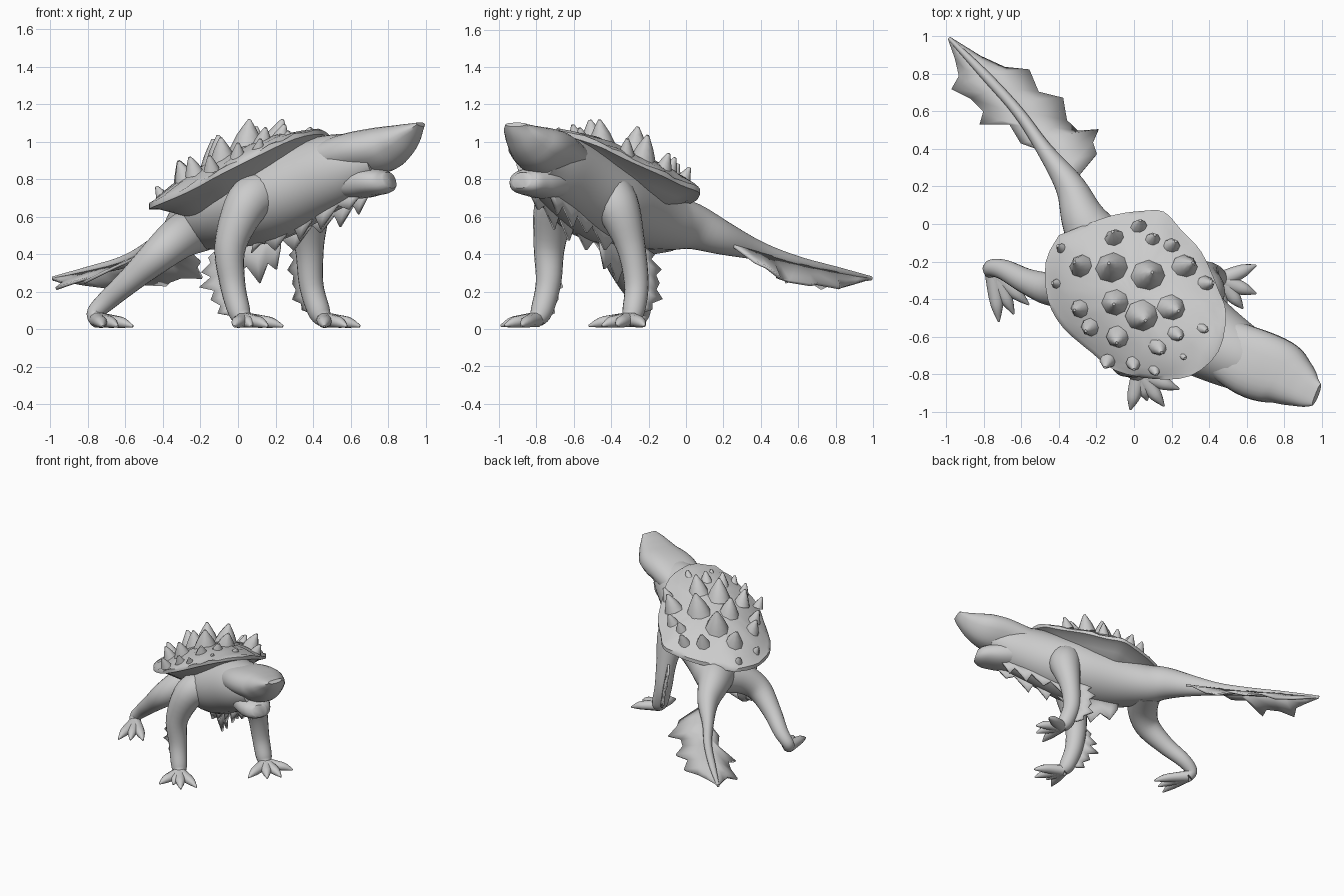
import bpy, bmesh, math, random
from mathutils import Vector as V

if "Cube" in bpy.data.objects:
    bpy.data.objects.remove(bpy.data.objects["Cube"])
random.seed(4)


def finish(name, bm, thick=0, angle=50):
    bmesh.ops.recalc_face_normals(bm, faces=bm.faces)
    me = bpy.data.meshes.new(name)
    bm.to_mesh(me)
    bm.free()
    ob = bpy.data.objects.new(name, me)
    bpy.context.collection.objects.link(ob)
    if thick:
        m = ob.modifiers.new("thick", 'SOLIDIFY')
        m.thickness, m.offset = thick, 0
    bpy.ops.object.select_all(action='DESELECT')
    ob.select_set(True)
    bpy.context.view_layer.objects.active = ob
    bpy.ops.object.shade_smooth_by_angle(angle=math.radians(angle))
    return ob


def spline(keys, steps):
    """Catmull-Rom through tuples of any length."""
    k = [keys[0]] + list(keys) + [keys[-1]]
    out = []
    for i in range(1, len(k) - 2):
        for j in range(steps):
            t = j / steps
            out.append([0.5 * (2*b + (c-a)*t + (2*a-5*b+4*c-d)*t*t + (3*b-a-3*c+d)*t**3)
                        for a, b, c, d in zip(k[i-1], k[i], k[i+1], k[i+2])])
    return out + [list(keys[-1])]


def add_tube(bm, keys, steps=4, sides=20, power=1.0, taper=0, ref=(0.03, -0.02, 1)):
    """Loft through (x, y, z, half width, half height); power < 1 squares the
    section and taper narrows its lower half."""
    pts = spline(keys, steps)
    rings = []
    for i, p in enumerate(pts):
        t = (V(pts[min(i+1, len(pts)-1)][:3]) - V(pts[max(i-1, 0)][:3])).normalized()
        side = t.cross(V(ref)).normalized()
        up = side.cross(t)
        ring = []
        for j in range(sides):
            a = 2 * math.pi * j / sides
            c, s = math.cos(a), math.sin(a)
            c, s = math.copysign(abs(c)**power, c), math.copysign(abs(s)**power, s)
            c *= 1 + taper * min(s, 0)
            ring.append(bm.verts.new(V(p[:3]) + side*c*p[3] + up*s*p[4]))
        rings.append(ring)
    for a, b in zip(rings, rings[1:]):
        for j in range(sides):
            bm.faces.new((a[j], a[(j+1) % sides], b[(j+1) % sides], b[j]))
    bm.faces.new(rings[0][::-1])
    bm.faces.new(rings[-1])


def tube(name, keys, **kw):
    bm = bmesh.new()
    add_tube(bm, keys, **kw)
    return finish(name, bm)


def ribbon(name, roots, edges, thick=0.014):
    """Ragged skin flap between a root line and an edge line."""
    bm = bmesh.new()
    rows = []
    for a, b in zip(roots, edges):
        a, b = V(a), V(b)
        rows.append([bm.verts.new(a.lerp(b, f)) for f in (0, 0.5, 1)])
    for a, b in zip(rows, rows[1:]):
        for j in range(2):
            bm.faces.new((a[j], b[j], b[j+1], a[j+1]))
    return finish(name, bm, thick)


def frill(name, keys, direction, n, long, short):
    """Row of points hanging from a path."""
    pts = spline(keys, n)
    d = V(direction).normalized()
    edges = []
    for i, p in enumerate(pts):
        fade = math.sin(math.pi * (i + 0.6) / (len(pts) + 0.2)) ** 0.5
        length = (long * random.uniform(0.7, 1.15) if i % 2 else short) * fade
        edges.append(V(p) + d * length + V((0, 0, -0.25 * length)))
    return ribbon(name, pts, edges)


# Body and tail in one loft
spine = [(-.34, .20, .485, .08, .09), (-.48, .40, .415, .042, .05), (-.62, .60, .355, .03, .033),
         (-.80, .80, .31, .025, .024), (-.985, .99, .27, .01, .012)]
tube("body_and_tail", [(.74, -.80, .90, .12, .10), (.60, -.73, .87, .17, .175), (.42, -.63, .81, .21, .21),
                       (.17, -.47, .70, .265, .23), (-.04, -.29, .63, .235, .20),
                       (-.19, -.10, .57, .165, .15), (-.27, .03, .55, .12, .125)] + spine, steps=5, sides=28)

# Head: flat-topped upper jaw narrowing downwards, and a lower jaw
tube("upper_jaw", [(.42, -.63, .87, .15, .11), (.62, -.735, .93, .185, .12), (.77, -.79, .957, .175, .122),
                   (.86, -.845, 1.00, .138, .095), (.93, -.89, 1.052, .095, .052), (.975, -.91, 1.092, .06, .014)],
     steps=5, sides=28, power=0.75, taper=.4)
tube("lower_jaw", [(.50, -.67, .81, .14, .11), (.64, -.755, .785, .135, .09), (.72, -.82, .785, .125, .075),
                   (.78, -.86, .785, .10, .062), (.81, -.88, .795, .055, .045)], steps=4, power=0.85)


# Shell: domed tilted plate with a wavy outline and a sloping underside
CX, CY = 0.0, -0.38
outline = [(-.40, -.06), (-.25, .0), (-.10, .05), (.05, .07), (.16, .065), (.25, -.03), (.36, -.15), (.45, -.35),
           (.49, -.48), (.45, -.68), (.30, -.81), (.10, -.825), (-.10, -.78), (-.22, -.69), (-.38, -.55),
           (-.46, -.40), (-.47, -.20)]
rim = spline(outline + [outline[0]], 3)[:-1]


def shell_z(x, y, r):
    s, t = (x - CX - y + CY) * .707, (x - CX + y - CY) * .707
    return .785 + .36*s + .28*s*s + .08*t + .16 * (1 - r**2.2)


bm = bmesh.new()
mid = bm.verts.new((CX, CY, shell_z(CX, CY, 0)))
prev = None
for r, drop in ((.15, 0), (.3, 0), (.45, 0), (.6, 0), (.75, 0), (.87, 0), (.95, 0), (1, 0),
                (1, .025), (.9, .03), (.75, .06), (.5, .12)):
    ring = []
    for x, y in rim:
        x, y = CX + (x - CX) * r, CY + (y - CY) * r
        z = shell_z(x, y, 1) - drop if drop else shell_z(x, y, r) + random.uniform(-.008, .008) * r
        ring.append(bm.verts.new((x, y, z)))
    for j in range(len(ring)):
        k = (j + 1) % len(ring)
        if prev:
            bm.faces.new((prev[j], prev[k], ring[k], ring[j]))
        else:
            bm.faces.new((mid, ring[j], ring[k]))
    prev = ring
bm.faces.new(prev)
finish("shell", bm)

# Shell spikes: (x, y, size), bent slightly outwards
spikes = [(.08, -.28, 1), (.05, -.49, 1), (-.11, -.24, 1), (-.27, -.23, .8), (-.09, -.42, .85), (.27, -.23, .75),
          (.20, -.45, .85), (-.10, -.08, .6), (.03, -.02, .5), (.10, -.09, .5), (-.37, -.14, .45),
          (-.28, -.45, .6), (-.23, -.55, .55), (-.08, -.60, .7), (.13, -.65, .6), (.22, -.58, .6),
          (.38, -.32, .5), (.35, -.55, .5), (-.14, -.73, .45), (.0, -.74, .45), (.11, -.77, .4), (.2, -.12, .5),
          (-.4, -.32, .4), (.25, -.69, .4)]
bm = bmesh.new()
for x, y, k in spikes:
    r = min(1, math.hypot(x - CX, y - CY) / .47)
    z = shell_z(x, y, r) - .03
    out = V((x - CX, y - CY, 0)) * .1 * k
    add_tube(bm, [(x, y, z, .098*k, .09*k), (x + out.x, y + out.y, z + .085*k, .062*k, .058*k),
                  (x + out.x*2.2, y + out.y*2.2, z + .17*k, .008, .008)], steps=2, sides=8, ref=(0, 1, 0))
finish("shell_spikes", bm)


# Legs with splayed clawed toes
def leg(name, keys, toes):
    bm = bmesh.new()
    add_tube(bm, [k + (k[3],) for k in keys], steps=5, ref=(0, 1, 0))
    ax, ay = keys[-1][:2]
    for tx, ty in toes:
        p = [V((ax, ay)).lerp(V((tx, ty)), f) for f in (0, .45, .72, 1)]
        add_tube(bm, [(p[0].x, p[0].y, .05, .045, .042), (p[1].x, p[1].y, .042, .04, .034),
                      (p[2].x, p[2].y, .034, .03, .028), (p[3].x, p[3].y, .016, .005, .006)],
                 steps=3, sides=10)
    finish(name, bm)


leg("front_leg_near", [(.15, -.58, .73, .13), (.05, -.69, .67, .118), (-.04, -.73, .45, .085),
                       (-.03, -.735, .25, .068), (.005, -.77, .10, .06), (.03, -.80, .05, .045)],
    [(-.02, -.99), (.07, -.94), (.16, -.97), (.24, -.88)])
leg("front_leg_far", [(.27, -.45, .75, .13), (.365, -.37, .66, .12), (.38, -.295, .44, .078),
                      (.39, -.265, .24, .065), (.43, -.28, .10, .06), (.46, -.30, .05, .045)],
    [(.65, -.22), (.65, -.37), (.58, -.45), (.46, -.52)])
leg("hind_leg", [(-.21, -.11, .54, .13), (-.31, -.27, .49, .115), (-.42, -.345, .40, .095),
                 (-.56, -.31, .275, .07), (-.69, -.245, .16, .055), (-.76, -.235, .09, .045),
                 (-.75, -.26, .05, .042)],
    [(-.72, -.52), (-.64, -.48), (-.56, -.43)])

# Elbow frills behind the front legs
frill("elbow_frill_near", [(-.10, -.71, .42), (-.07, -.71, .26), (-.02, -.74, .08)], (-1, .35, 0), 5, .13, .07)
frill("elbow_frill_far", [(.34, -.26, .45), (.36, -.23, .27), (.40, -.25, .10)], (-.7, .9, 0), 5, .15, .09)

# Ragged throat and belly flaps
for name, o in (("throat_flap_left", .05), ("throat_flap_right", -.05)):
    frill(name, [(.68+o*.4, -.78+o, .74), (.53+o, -.68+o, .69), (.36+o, -.56+o, .61), (.14+o, -.41+o, .48)],
          (-.3, .2, -1), 3, .13, .05)
frill("belly_flap", [(.22, -.46, .50), (.10, -.37, .46), (-.08, -.28, .45)], (.1, 0, -1), 3, .17, .10)

# Tail fin: broad torn membrane either side of the tail
right = [(-.30, .25), (-.20, .37), (-.22, .43), (-.19, .50), (-.30, .49), (-.36, .55), (-.38, .67), (-.51, .70),
         (-.56, .82), (-.69, .83), (-.82, .89), (-.98, .99)]
left = [(-.46, .38), (-.60, .43), (-.66, .53), (-.82, .53), (-.80, .60), (-.87, .67), (-.97, .72), (-.93, .79),
        (-.95, .88), (-.985, .98)]
back = [p[:3] for p in spline(spine, 8)]
for name, edge, start, drop in (("tail_fin_right", right, 2, .38), ("tail_fin_left", left, 7, .5)):
    roots, tips = [], []
    for i, (x, y) in enumerate(edge):
        b = back[round(start + (len(back) - 1 - start) * i / (len(edge) - 1))]
        roots.append(b)
        gap = math.hypot(x - b[0], y - b[1])
        tips.append((x, y, max(.21, b[2] - gap * drop)))
    ribbon(name, roots, tips, .016)
